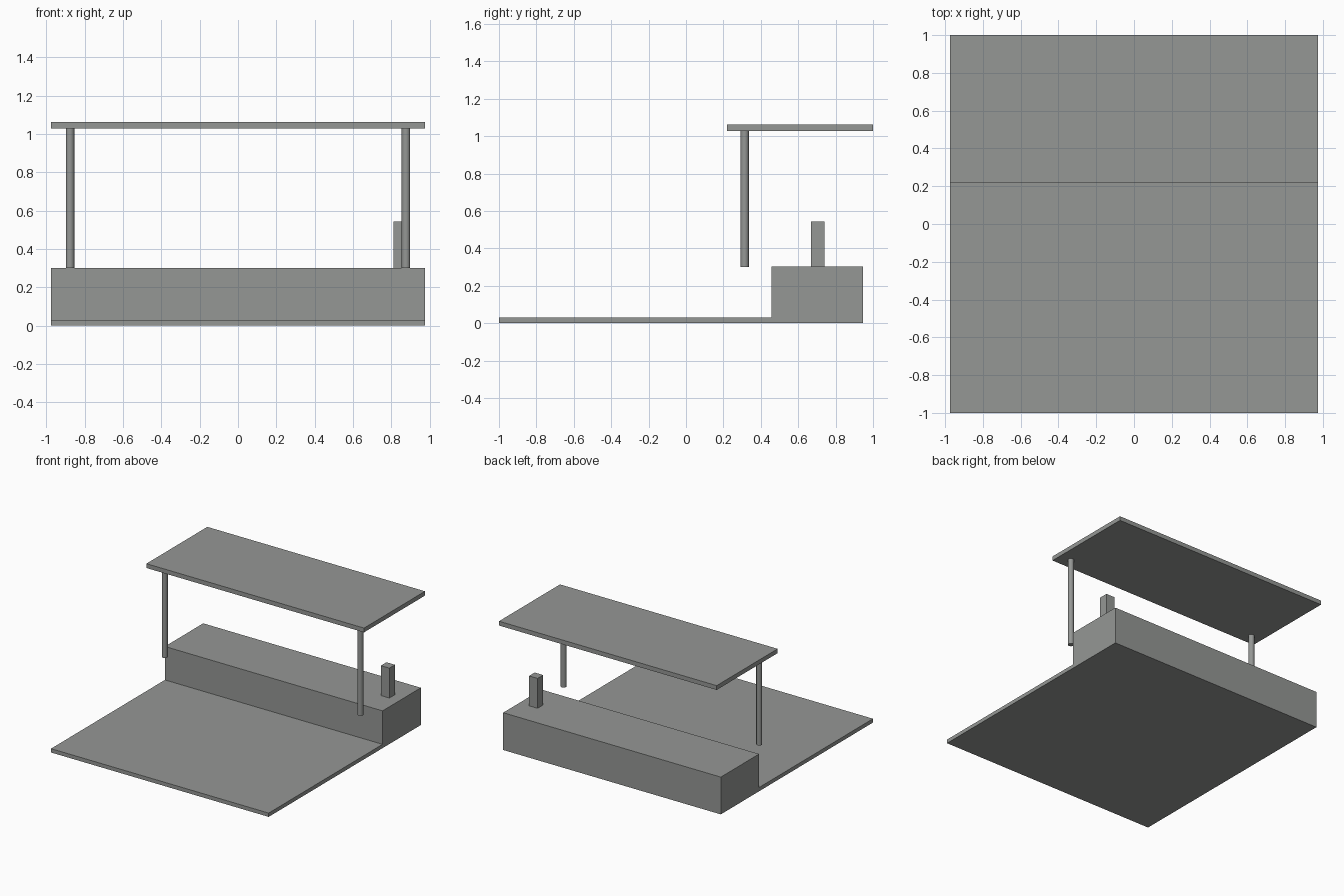
import bpy
import bmesh

cube = bpy.data.objects.get("Cube")
if cube:
    bpy.data.objects.remove(cube, do_unlink=True)

# Single stone grey material
grey = bpy.data.materials.new("stone_grey")
grey.use_nodes = True
colour = (0.30, 0.31, 0.30, 1)
grey.diffuse_color = colour
grey.node_tree.nodes["Principled BSDF"].inputs["Base Color"].default_value = colour

HALF_WIDTH = 0.975


def add_object(name, bm):
    bmesh.ops.recalc_face_normals(bm, faces=bm.faces)
    mesh = bpy.data.meshes.new(name)
    bm.to_mesh(mesh)
    bm.free()
    mesh.materials.append(grey)
    obj = bpy.data.objects.new(name, mesh)
    bpy.context.collection.objects.link(obj)
    return obj


def extrude_profile(name, profile, x0, x1):
    """Sweep a closed (y, z) outline from x0 to x1."""
    bm = bmesh.new()
    face = bm.faces.new([bm.verts.new((x0, y, z)) for y, z in profile])
    swept = bmesh.ops.extrude_face_region(bm, geom=[face])["geom"]
    verts = [v for v in swept if isinstance(v, bmesh.types.BMVert)]
    bmesh.ops.translate(bm, verts=verts, vec=(x1 - x0, 0, 0))
    return add_object(name, bm)


def box(name, x0, x1, y0, y1, z0, z1):
    return extrude_profile(name, [(y0, z0), (y1, z0), (y1, z1), (y0, z1)], x0, x1)


# Thin terrace slab rising to the long block at the back
extrude_profile(
    "terrace_and_block",
    [(-1, 0), (0.947, 0), (0.947, 0.302), (0.457, 0.302), (0.457, 0.031), (-1, 0.031)],
    -HALF_WIDTH, HALF_WIDTH)

# Flat canopy and the small pillar on the block
box("canopy", -HALF_WIDTH, HALF_WIDTH, 0.22, 1, 1.028, 1.063)
box("pillar", 0.812, 0.888, 0.668, 0.74, 0.302, 0.544)

# Round posts under the front edge of the canopy
for side, x in (("left", 0.876), ("right", -0.876)):
    bm = bmesh.new()
    bmesh.ops.create_cone(bm, cap_ends=True, segments=24, radius1=0.022,
                          radius2=0.022, depth=0.728)
    bmesh.ops.translate(bm, verts=bm.verts, vec=(x, 0.314, 0.664))
    post = add_object(side + "_post", bm)
    bpy.ops.object.select_all(action="DESELECT")
    post.select_set(True)
    bpy.context.view_layer.objects.active = post
    bpy.ops.object.shade_smooth_by_angle()
